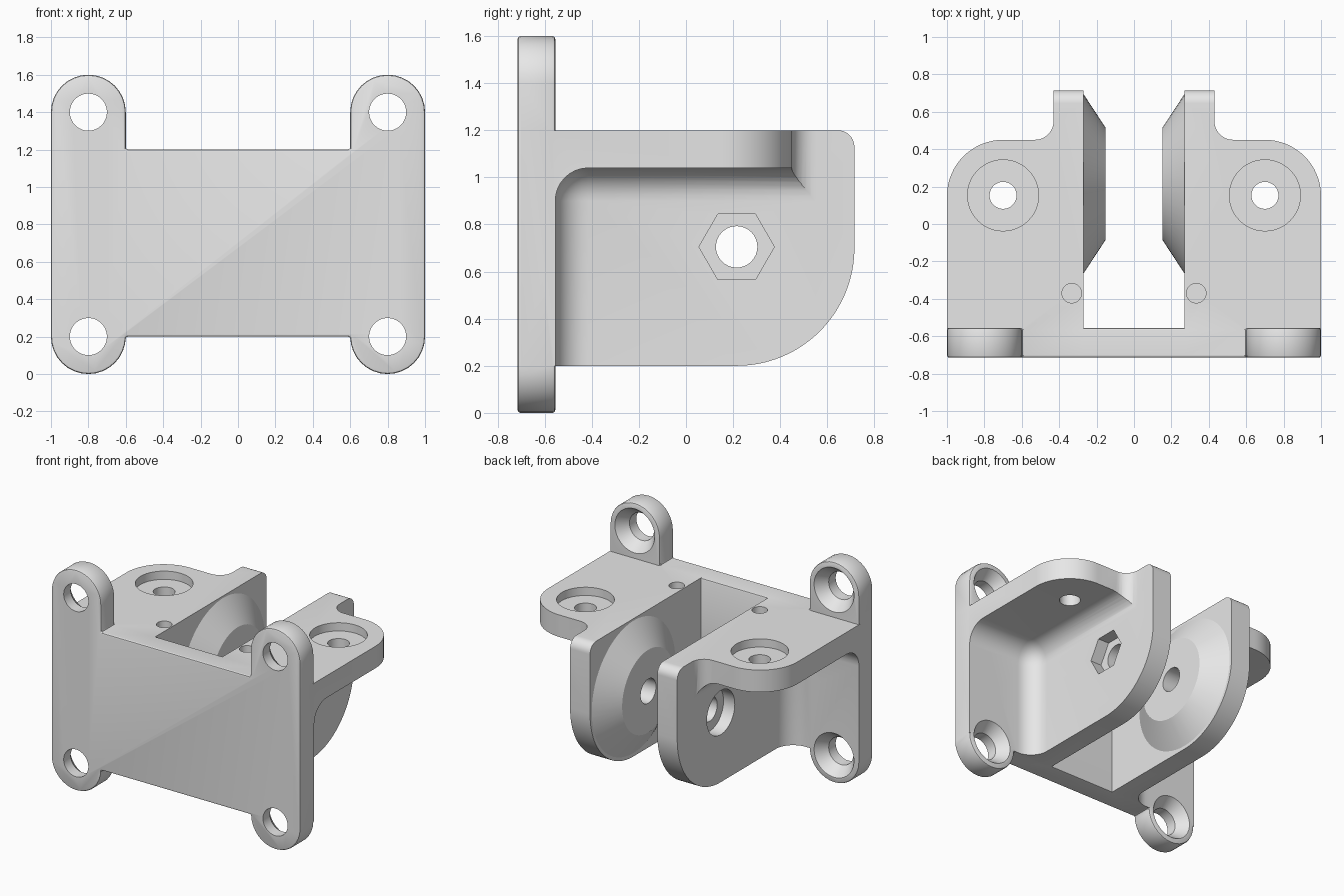
import bpy, bmesh, math
from mathutils import Vector

if "Cube" in bpy.data.objects:
    bpy.data.objects.remove(bpy.data.objects["Cube"])

grey = bpy.data.materials.new("light grey")
grey.diffuse_color = (0.8, 0.8, 0.8, 1)
grey.use_nodes = True
grey.node_tree.nodes["Principled BSDF"].inputs["Base Color"].default_value = grey.diffuse_color


def arc(cx, cy, r, a0, a1, n=16):
    return [(cx + r * math.cos(math.radians(a0 + (a1 - a0) * i / n)),
             cy + r * math.sin(math.radians(a0 + (a1 - a0) * i / n))) for i in range(n + 1)]


def place(axis, a, b, t):
    return {'x': (t, a, b), 'y': (a, t, b), 'z': (a, b, t)}[axis]


def loft(name, axis, sections, bevel=0, seg=2):
    """Join outlines [(position along axis, points), ...] into a capped solid."""
    bm = bmesh.new()
    rings = [[bm.verts.new(place(axis, a, b, t)) for a, b in pts] for t, pts in sections]
    n = len(rings[0])
    for r0, r1 in zip(rings, rings[1:]):
        for i in range(n):
            bm.faces.new((r0[i], r0[(i + 1) % n], r1[(i + 1) % n], r1[i]))
    bm.faces.new(rings[0])
    bm.faces.new(rings[-1])
    bmesh.ops.recalc_face_normals(bm, faces=bm.faces[:])
    if bevel:
        edges = [e for e in bm.edges if e.calc_face_angle(0) > math.radians(30)]
        bmesh.ops.bevel(bm, geom=edges, offset=bevel, segments=seg, profile=0.5, affect='EDGES')
        bmesh.ops.recalc_face_normals(bm, faces=bm.faces[:])
    me = bpy.data.meshes.new(name)
    bm.to_mesh(me)
    bm.free()
    me.materials.append(grey)
    ob = bpy.data.objects.new(name, me)
    bpy.context.collection.objects.link(ob)
    return ob


def turned(name, axis, a, b, steps, n=64):
    """Round (or n-sided) solid from (position, radius) steps."""
    return loft(name, axis, [(t, arc(a, b, r, 0, 360, n)[:-1]) for t, r in steps])


def boolean(target, tool, op):
    m = target.modifiers.new(op, 'BOOLEAN')
    m.operation, m.object, m.solver = op, tool, 'EXACT'
    dg = bpy.context.evaluated_depsgraph_get()
    me = bpy.data.meshes.new_from_object(target.evaluated_get(dg))
    target.modifiers.clear()
    target.data = me
    bpy.data.objects.remove(tool)


# mounting plate with four rounded ears
half = ([(0.6, 1.2)] + arc(0.8, 1.4, 0.2, 180, 0) + arc(0.8, 0.2, 0.2, 0, -180))
outline = half + [(-x, z) for x, z in reversed(half)]
bracket = loft("hinge_bracket", 'y', [(-0.715, outline), (-0.555, outline)], bevel=0.012)

Y, Z = 0.215, 0.705      # pivot axis
for s in (1, -1):
    # side wall and shelf: plan outline limited by the side profile
    plan = ([(0.27, -0.70), (1, -0.70)] + arc(0.7, 0.15, 0.3, 0, 90)
            + arc(0.53, 0.55, 0.1, 270, 180, 8) + [(0.43, 0.9), (0.27, 0.9)])
    plan = [(s * x, y) for x, y in plan]
    side = ([(-0.9, 0.2)] + arc(Y, 0.7, 0.5, -90, 0, 32)
            + arc(0.645, 1.13, 0.07, 0, 90, 8) + [(-0.9, 1.2)])
    wing = loft("wing", 'z', [(0, plan), (1.4, plan)])
    boolean(wing, loft("profile", 'x', [(-2, side), (2, side)]), 'INTERSECT')
    # filleted pocket under the shelf
    box = [(s * 0.43, -0.555), (s * 2, -0.555), (s * 2, 2), (s * 0.43, 2)]
    boolean(wing, loft("pocket", 'z', [(-1, box), (1.04, box)], bevel=0.14, seg=8), 'DIFFERENCE')
    # conical boss on the inner face
    boolean(wing, turned("boss", 'x', Y, Z, [(s * 0.28, 0.48), (s * 0.27, 0.48), (s * 0.152, 0.3)]), 'UNION')
    boolean(bracket, wing, 'UNION')

    # pivot bore, with a hexagon nut seat on the right and a round head seat on the left
    boolean(bracket, turned("bore", 'x', Y, Z, [(s * 0.05, 0.088), (s * 0.6, 0.088)], 32), 'DIFFERENCE')
    boolean(bracket, turned("seat", 'x', Y, Z, [(s * 0.34, 0.16), (s * 0.6, 0.16)],
                            6 if s > 0 else 48), 'DIFFERENCE')
    # counterbored shelf hole and small blind hole
    boolean(bracket, turned("shelf_hole", 'z', s * 0.7, 0.153,
                            [(0.8, 0.072), (1.14, 0.072), (1.14, 0.19), (1.4, 0.19)], 48), 'DIFFERENCE')
    boolean(bracket, turned("pin_hole", 'z', s * 0.333, -0.37, [(1.08, 0.052), (1.4, 0.052)], 32), 'DIFFERENCE')
    # countersunk ear holes
    for z in (0.2, 1.4):
        boolean(bracket, turned("screw_hole", 'y', s * 0.8, z,
                                [(-0.9, 0.099), (-0.635, 0.099), (-0.555, 0.16), (-0.5, 0.16)], 48), 'DIFFERENCE')

bpy.ops.object.select_all(action='DESELECT')
bracket.select_set(True)
bpy.context.view_layer.objects.active = bracket
bpy.ops.object.shade_smooth_by_angle(angle=math.radians(25))
